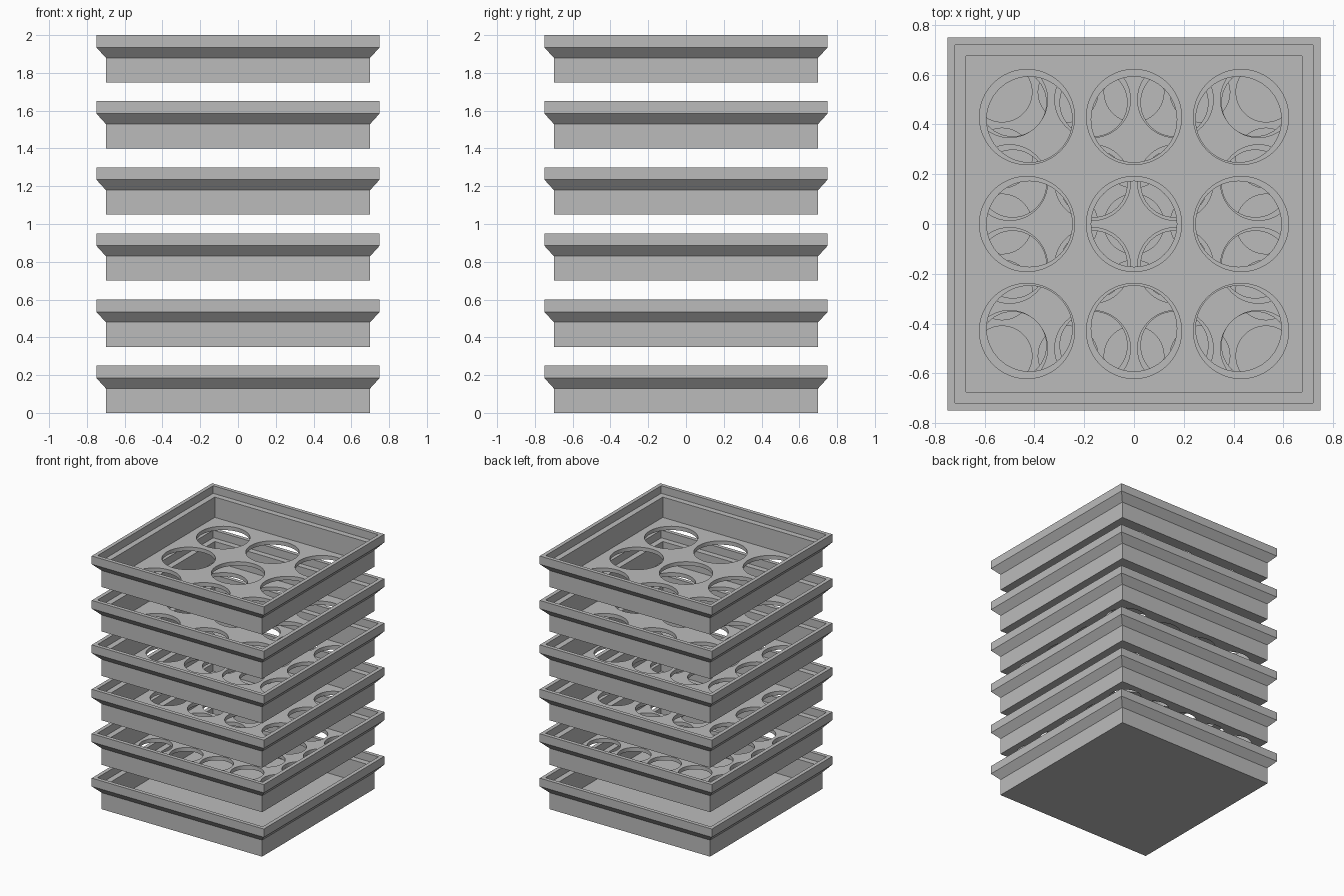
import bpy
import bmesh
import math
from mathutils import Matrix

cube = bpy.data.objects.get("Cube")
if cube:
    bpy.data.objects.remove(cube, do_unlink=True)

grey = bpy.data.materials.new("plain_grey")
grey.use_nodes = True
colour = (0.5, 0.5, 0.5, 1)
grey.diffuse_color = colour
grey.node_tree.nodes["Principled BSDF"].inputs["Base Color"].default_value = colour

PITCH = 0.35
FLOOR = 0.03
# Half width and height: up the outside, over the rim, down to the floor
PROFILE = [(0.70, 0), (0.70, 0.13), (0.75, 0.185), (0.75, 0.25),
           (0.72, 0.25), (0.72, 0.19), (0.675, 0.19), (0.675, FLOOR)]


def make_object(name, bm):
    bmesh.ops.recalc_face_normals(bm, faces=bm.faces)
    mesh = bpy.data.meshes.new(name)
    bm.to_mesh(mesh)
    bm.free()
    mesh.materials.append(grey)
    obj = bpy.data.objects.new(name, mesh)
    bpy.context.collection.objects.link(obj)
    return obj


def make_tray(name, z):
    bm = bmesh.new()
    rings = []
    for half, height in PROFILE:
        rings.append([bm.verts.new((half * sx, half * sy, z + height))
                      for sx, sy in ((-1, -1), (1, -1), (1, 1), (-1, 1))])
    for lower, upper in zip(rings, rings[1:]):
        for i in range(4):
            j = (i + 1) % 4
            bm.faces.new((lower[i], lower[j], upper[j], upper[i]))
    bm.faces.new(rings[0])
    bm.faces.new(rings[-1])
    return make_object(name, bm)


def punch_holes(tray, z, count, spacing, radius):
    # A square grid of cylinders cuts through the tray floor
    bm = bmesh.new()
    for i in range(count):
        for j in range(count):
            x = (i - (count - 1) / 2) * spacing
            y = (j - (count - 1) / 2) * spacing
            bmesh.ops.create_cone(
                bm, cap_ends=True, segments=64, radius1=radius, radius2=radius,
                depth=0.1, matrix=Matrix.Translation((x, y, z + FLOOR / 2)))
    cutter = make_object("hole_cutter", bm)
    cutter.hide_render = True
    cut = tray.modifiers.new("holes", "BOOLEAN")
    cut.operation = "DIFFERENCE"
    cut.solver = "EXACT"
    cut.object = cutter
    bpy.ops.object.select_all(action="DESELECT")
    bpy.context.view_layer.objects.active = tray
    tray.select_set(True)
    bpy.ops.object.modifier_apply(modifier=cut.name)
    bpy.data.objects.remove(cutter, do_unlink=True)
    bpy.ops.object.shade_smooth_by_angle(angle=math.radians(25))


# Closed collecting pan at the bottom
make_tray("bottom_pan", 0)

# Sieve trays from the bottom up: holes per side, spacing, hole radius
SIEVES = [(5, 0.265, 0.12), (4, 0.325, 0.135), (4, 0.333, 0.152),
          (3, 0.42, 0.172), (3, 0.43, 0.191)]
for level, (count, spacing, radius) in enumerate(SIEVES, start=1):
    base = level * PITCH
    sieve = make_tray(f"sieve_tray_{level}", base)
    punch_holes(sieve, base, count, spacing, radius)
